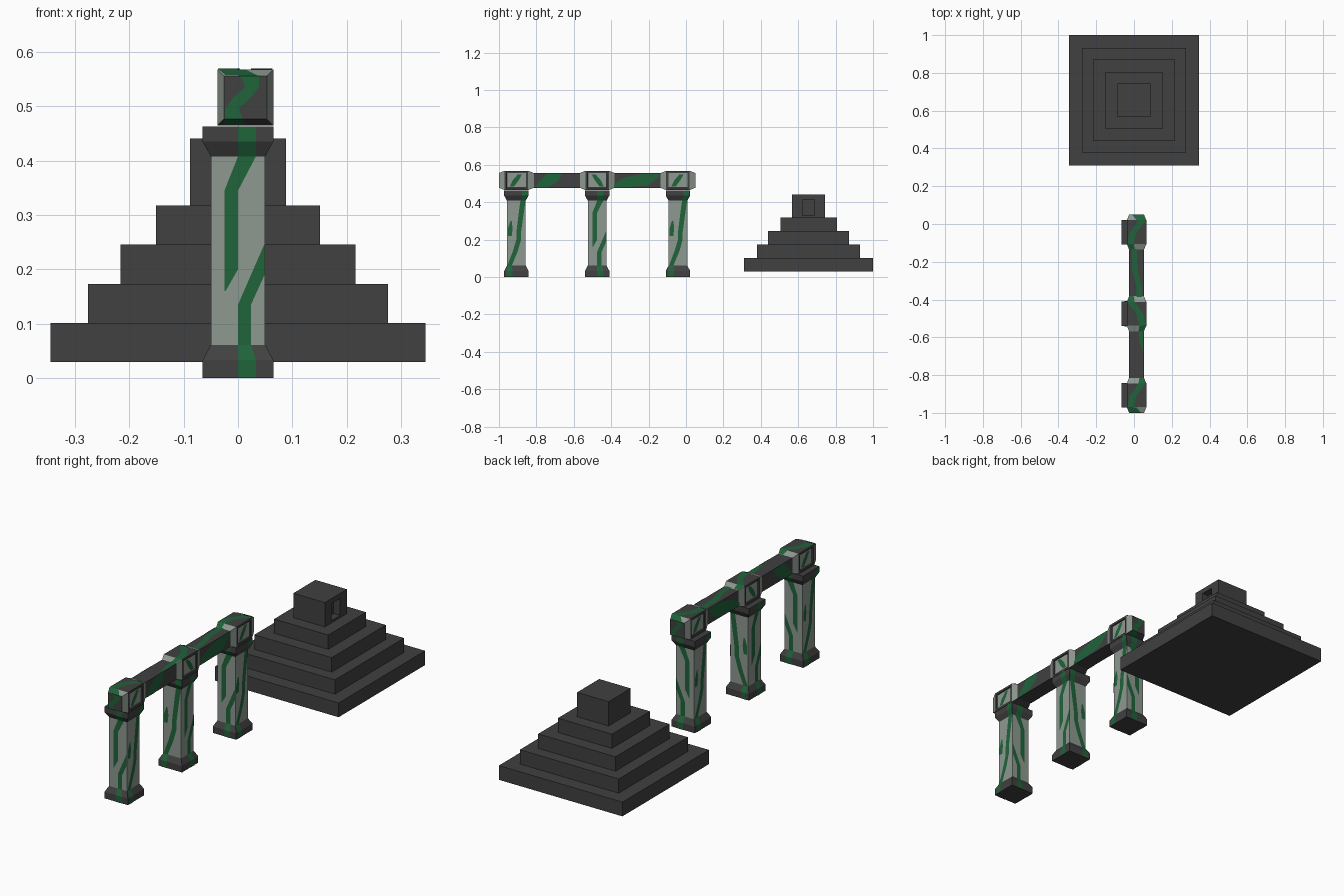
import bpy, bmesh
from mathutils import Vector

if "Cube" in bpy.data.objects:
    bpy.data.objects.remove(bpy.data.objects["Cube"])


def material(name, rgb):
    m = bpy.data.materials.new(name)
    m.diffuse_color = (*rgb, 1)
    m.use_nodes = True
    m.node_tree.nodes["Principled BSDF"].inputs["Base Color"].default_value = m.diffuse_color
    return m


MATS = [material("dark_stone", (0.052, 0.052, 0.052)),
        material("pale_stone", (0.27, 0.32, 0.28)),
        material("moss_green", (0.014, 0.125, 0.042))]
DARK, PALE, MOSS = 0, 1, 2
X, Y, Z = Vector((1, 0, 0)), Vector((0, 1, 0)), Vector((0, 0, 1))


def loft(sections, along_y=False):
    """Square rings (position, half width) joined into a closed solid."""
    bm = bmesh.new()
    rings = []
    for t, h in sections:
        corners = [(-h, -h), (h, -h), (h, h), (-h, h)]
        rings.append([bm.verts.new((a, t, b) if along_y else (a, b, t)) for a, b in corners])
    for lo, hi in zip(rings, rings[1:]):
        for i in range(4):
            j = (i + 1) % 4
            bm.faces.new((lo[i], lo[j], hi[j], hi[i]))
    bm.faces.new(rings[0])
    bm.faces.new(rings[-1])
    bmesh.ops.recalc_face_normals(bm, faces=bm.faces)
    bm.normal_update()
    return bm


def finish(name, bm, loc):
    me = bpy.data.meshes.new(name)
    bm.to_mesh(me)
    bm.free()
    for m in MATS:
        me.materials.append(m)
    ob = bpy.data.objects.new(name, me)
    ob.location = loc
    bpy.context.collection.objects.link(ob)
    return ob


def streak(bm, n, up, rows, flip=False):
    """Moss strip laid on a face; each row is (v, left, right, distance out)."""
    u = up.cross(n)
    prev = None
    for v, a, b, d in rows:
        if flip:
            a, b = -b, -a
        cur = [bm.verts.new(u * s + up * v + n * (d + 0.0015)) for s in (a, b)]
        if prev:
            f = bm.faces.new((prev[0], prev[1], cur[1], cur[0]))
            f.material_index = MOSS
        prev = cur


# column outline, bottom to top
COLUMN = [(0, .065), (.033, .065), (.061, .05), (.408, .05), (.435, .065), (.463, .065)]


def radius(z):
    for (z0, r0), (z1, r1) in zip(COLUMN, COLUMN[1:]):
        if z <= z1:
            return r0 + (r1 - r0) * (z - z0) / (z1 - z0)


# moss patterns on the column faces: (height, left, right)
PATTERN_A = [
    [(0, 0, .033), (.033, 0, .033), (.061, 0, .024), (.135, 0, .024),
     (.19, .024, .049), (.245, .048, .049)],
    [(.16, -.025, -.023), (.2, -.025, 0), (.345, -.025, 0), (.408, 0, .033),
     (.435, 0, .033), (.463, 0, .033)]]
PATTERN_B = [
    [(0, -.05, -.02), (.033, -.05, -.02), (.061, -.048, -.024), (.14, -.018, .008),
     (.2, 0, .025), (.24, 0, .025), (.36, .015, .042), (.408, .022, .049),
     (.435, .03, .06), (.463, .03, .06)],
    [(.22, -.045, -.025), (.26, -.045, -.02), (.3, -.032, -.025)]]

CENTRES = [-.907, -.475, -.043]
BEAM_X, BEAM_Z = .0135, .5165
OUT, INN, BODY, END = .0515, .0395, .063, .093

for i, cy in enumerate(CENTRES):
    # columns with pale shafts
    bm = loft(COLUMN)
    for f in bm.faces:
        if .07 < f.calc_center_median().z < .4 and abs(f.normal.z) < .1:
            f.material_index = PALE
    for k, n in enumerate((-Y, X, Y, -X)):
        for rows in (PATTERN_A, PATTERN_B)[(k + i) % 2]:
            streak(bm, n, Z, [(z, a, b, radius(z)) for z, a, b in rows], k == 2)
    finish(f"column_{i + 1}", bm, (0, cy, 0))

    # beam blocks: tapered ends and a recessed pale panel on each side
    bm = loft([(-END, INN), (-BODY, OUT), (BODY, OUT), (END, INN)], True)
    for f in bm.faces:
        if .1 < abs(f.normal.y) < .95 and f.normal.z > -.1:
            f.material_index = PALE
    sides = [f for f in bm.faces if abs(f.normal.x) > .95]
    bmesh.ops.inset_individual(bm, faces=sides, thickness=.016, depth=0)
    bmesh.ops.inset_individual(bm, faces=sides, thickness=.002, depth=-.006)
    for f in sides:
        f.material_index = PALE
    flip = i == 1
    for n in (X, -X):
        streak(bm, n, Z, [(-.032, -.035, -.012, OUT - .006), (0, -.02, .012, OUT - .006),
                          (.032, .008, .03, OUT - .006)], flip)
    streak(bm, Z, Y, [(-END, -.035, -.01, INN), (-BODY, -.05, -.015, OUT),
                      (0, -.035, .0, OUT), (BODY, .01, .05, OUT), (END, .015, .038, INN)], flip)
    if i != 1:
        streak(bm, -Y if i == 0 else Y, Z,
               [(-OUT, -.04, 0, BODY), (-INN, -.037, -.005, END), (-.02, -.037, -.012, END),
                (0, -.022, .01, END), (.02, 0, .025, END), (INN, -.01, .025, END),
                (OUT, -.04, 0, BODY)])
    finish(f"beam_block_{i + 1}", bm, (BEAM_X, cy, BEAM_Z))

# long beam with moss on its sides and top
bm = loft([(CENTRES[0], INN), (CENTRES[2], INN)], True)
for n in (X, -X):
    flip = n.x < 0
    streak(bm, n, Z, [(-INN, -.81, -.74, INN), (0, -.78, -.68, INN), (INN, -.74, -.66, INN)], flip)
    streak(bm, n, Z, [(-INN, -.4, -.34, INN), (-.025, -.39, -.2, INN),
                      (.015, -.33, -.15, INN), (INN, -.22, -.14, INN)], flip)
streak(bm, Z, Y, [(-.4, .0, .03, INN), (-.33, .0, .025, INN), (-.24, -.025, .005, INN),
                  (-.13, -.025, .0, INN)])
streak(bm, Z, Y, [(-.67, .03, .038, INN), (-.62, .015, .038, INN), (-.56, .01, .038, INN)])
finish("long_beam", bm, (BEAM_X, 0, BEAM_Z))

# stepped pyramid
steps = []
for h, z0, z1 in [(.345, .029, .101), (.276, .101, .173), (.216, .173, .246), (.151, .246, .318)]:
    steps += [(z0, h), (z1, h)]
finish("stepped_pyramid", loft(steps), (0, .655, 0))

# shrine on top with a recessed doorway facing +x
bm = loft([(.318, .088), (.441, .088)])
door = [f for f in bm.faces if f.normal.x > .9]
bmesh.ops.inset_individual(bm, faces=door, thickness=.01, depth=0)
for v in door[0].verts:
    v.co.y = .033 if v.co.y > 0 else -.033
    v.co.z = .415 if v.co.z > .38 else .33
bmesh.ops.inset_individual(bm, faces=door, thickness=0, depth=-.035)
finish("shrine", bm, (0, .655, 0))
